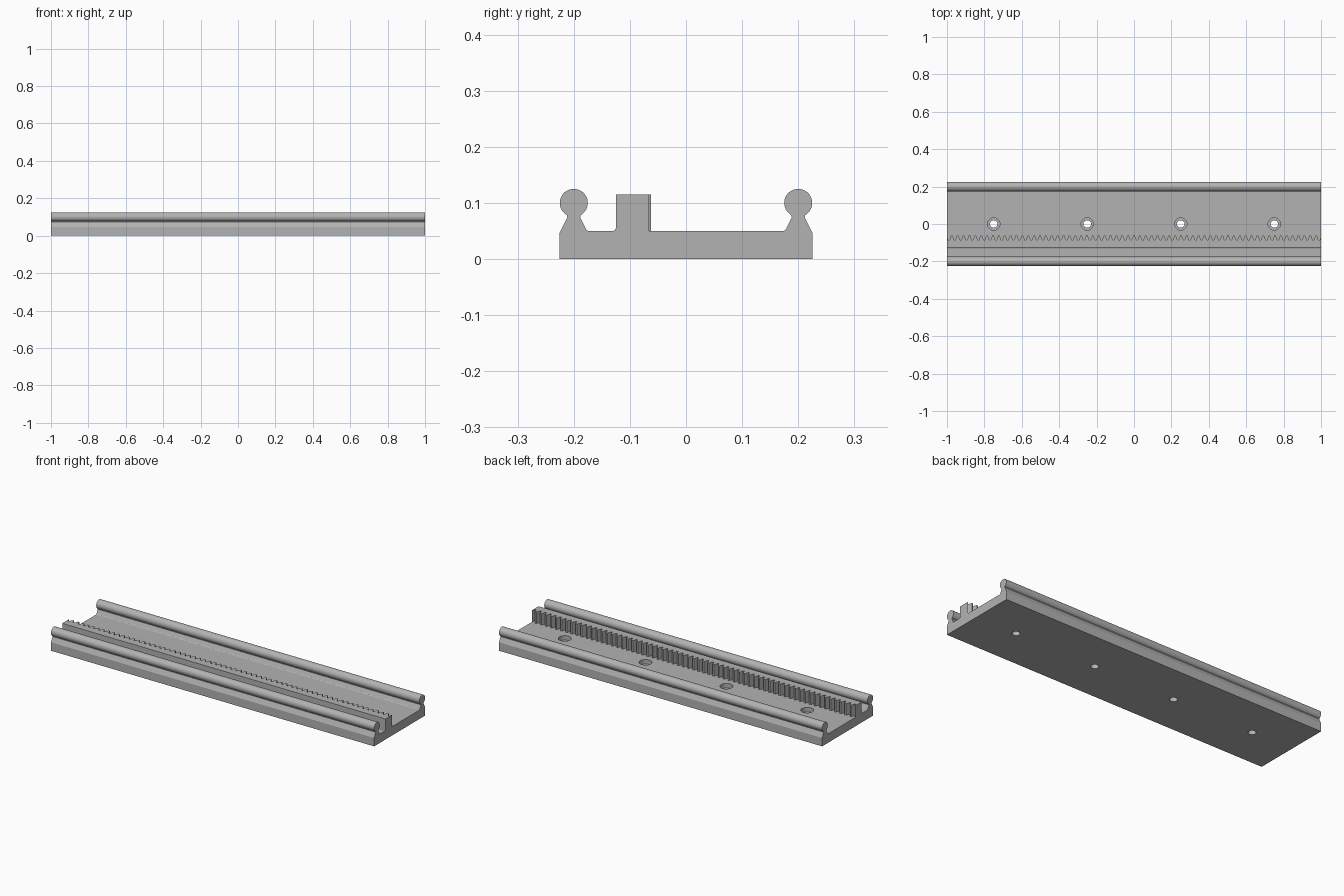
import bpy, bmesh, math

cube = bpy.data.objects.get("Cube")
if cube:
    bpy.data.objects.remove(cube, do_unlink=True)

GREY = (0.45, 0.45, 0.45, 1)
mat = bpy.data.materials.new("plain grey")
mat.use_nodes = True
mat.diffuse_color = GREY
mat.node_tree.nodes["Principled BSDF"].inputs["Base Color"].default_value = GREY


def prism(name, outline, direction):
    """Extrude a closed outline of 3D points along a direction."""
    bm = bmesh.new()
    face = bm.faces.new([bm.verts.new(p) for p in outline])
    out = bmesh.ops.extrude_face_region(bm, geom=[face])
    moved = [v for v in out["geom"] if isinstance(v, bmesh.types.BMVert)]
    bmesh.ops.translate(bm, verts=moved, vec=direction)
    bmesh.ops.recalc_face_normals(bm, faces=bm.faces)
    mesh = bpy.data.meshes.new(name)
    bm.to_mesh(mesh)
    bm.free()
    mesh.materials.append(mat)
    obj = bpy.data.objects.new(name, mesh)
    bpy.context.collection.objects.link(obj)
    return obj


def activate(obj):
    bpy.ops.object.select_all(action="DESELECT")
    obj.select_set(True)
    bpy.context.view_layer.objects.active = obj


# Base plate with a round-headed rail along each long edge
RAIL_Y, RAIL_Z, RAIL_R = 0.2, 0.1, 0.025
outer_neck = [(0.225, 0), (0.225, 0.047), (0.2135, 0.07), (0.2115, 0.0745)]
inner_neck = [(0.1885, 0.0745), (0.1865, 0.07), (0.178, 0.053), (0.1765, 0.0512), (0.1735, 0.05)]
ball = []
for i in range(31):
    a = math.radians(-60 + 10 * i)
    ball.append((RAIL_Y + RAIL_R * math.cos(a), RAIL_Z + RAIL_R * math.sin(a)))
half = outer_neck + ball + inner_neck
rack_fillet = [(-0.12, 0.05), (-0.12, 0.055), (-0.125, 0.055), (-0.1265, 0.0515), (-0.13, 0.05)]
section = half + rack_fillet + [(-y, z) for y, z in reversed(half)]
base = prism("base_with_rails", [(-1, y, z) for y, z in section], (2, 0, 0))


# Counterbored screw holes
def cut_cylinder(x, radius, bottom, top):
    ring = [(x + radius * math.cos(math.tau * i / 36), radius * math.sin(math.tau * i / 36), bottom)
            for i in range(36)]
    cutter = prism("hole_cutter", ring, (0, 0, top - bottom))
    cutter.hide_render = True
    mod = base.modifiers.new("hole", "BOOLEAN")
    mod.operation, mod.solver, mod.object = "DIFFERENCE", "EXACT", cutter
    activate(base)
    bpy.ops.object.modifier_apply(modifier=mod.name)
    bpy.data.objects.remove(cutter, do_unlink=True)


for x in (-0.75, -0.25, 0.25, 0.75):
    cut_cylinder(x, 0.02, -0.02, 0.08)
    cut_cylinder(x, 0.033, 0.025, 0.08)

activate(base)
bpy.ops.object.shade_smooth_by_angle(angle=math.radians(12))

# Gear rack: straight-sided teeth facing the middle of the plate
MODULE = 0.01
PITCH = math.pi * MODULE
TIP_Y, DEPTH = -0.0625, 2.25 * MODULE
TIP = PITCH / 4 - MODULE * math.tan(math.radians(20))
ROOT = TIP + DEPTH * math.tan(math.radians(20))


def tooth_y(x):
    d = abs((x + PITCH / 2) % PITCH - PITCH / 2)
    t = min(max((d - TIP) / (ROOT - TIP), 0), 1)
    return TIP_Y - DEPTH * t


xs = [-1, 1]
for k in range(-33, 34):
    xs += [k * PITCH + s for s in (-ROOT, -TIP, TIP, ROOT) if abs(k * PITCH + s) < 1]
teeth = [(x, tooth_y(x), 0.045) for x in sorted(xs, reverse=True)]
prism("gear_rack", [(-1, -0.125, 0.045), (1, -0.125, 0.045)] + teeth, (0, 0, 0.07))
